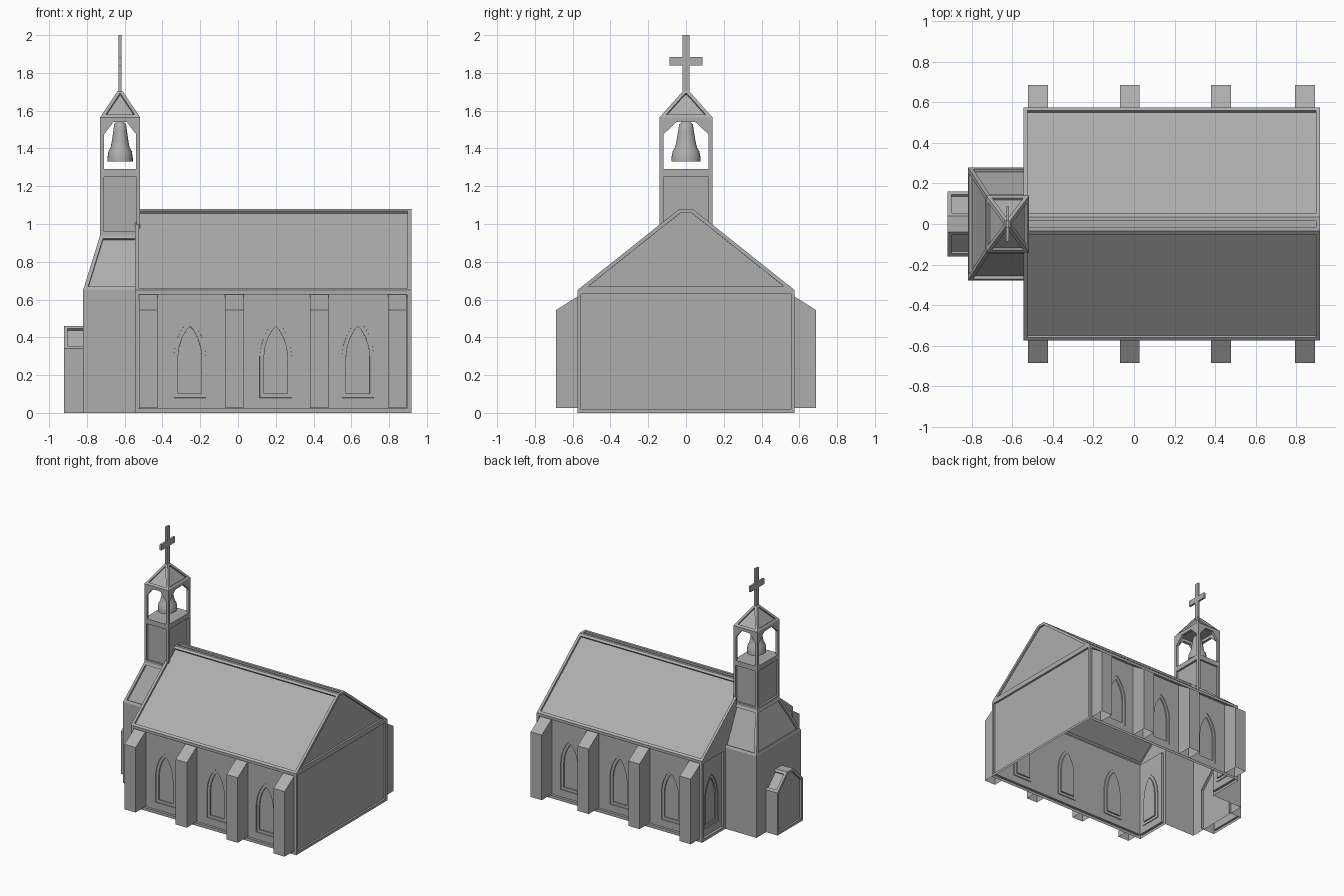
import bpy, bmesh, math
from mathutils import Vector, Matrix

if "Cube" in bpy.data.objects:
    bpy.data.objects.remove(bpy.data.objects["Cube"])

stone = bpy.data.materials.new("stone")
stone.diffuse_color = (0.42, 0.42, 0.42, 1)
stone.use_nodes = True
stone.node_tree.nodes["Principled BSDF"].inputs["Base Color"].default_value = stone.diffuse_color


def finish(name, bm):
    me = bpy.data.meshes.new(name)
    bm.to_mesh(me)
    bm.free()
    me.materials.append(stone)
    ob = bpy.data.objects.new(name, me)
    bpy.context.collection.objects.link(ob)
    return ob


def step(bm, faces, depth):
    """Push faces straight inward."""
    bmesh.ops.inset_individual(bm, faces=faces, thickness=0.0003, depth=-depth, use_even_offset=True)


def recess(bm, faces, rim=0.02, depth=0.015):
    """Flat rim, then a straight step inward."""
    bmesh.ops.inset_individual(bm, faces=faces, thickness=rim, use_even_offset=True)
    step(bm, faces, depth)


def shell(name, centre, plain=(), panelled=(), rim=0.02, depth=0.015):
    """Open shell of polygons facing away from centre; some get recessed panels."""
    bm = bmesh.new()
    panels = []
    for group, is_panel in ((plain, False), (panelled, True)):
        for pts in group:
            f = bm.faces.new([bm.verts.new(p) for p in pts])
            f.normal_update()
            if f.normal.dot(f.calc_center_median() - Vector(centre)) < 0:
                f.normal_flip()
            if is_panel:
                panels.append(f)
    if panels:
        recess(bm, panels, rim, depth)
    bmesh.ops.remove_doubles(bm, verts=bm.verts, dist=0.0001)
    return finish(name, bm)


def prism(name, pts, a, b, M=Matrix(), open_bottom=False):
    """Profile in local (x, z), extruded along local y from a to b."""
    bm = bmesh.new()
    near, far = [[bm.verts.new(M @ Vector((u, y, z))) for u, z in pts] for y in (a, b)]
    bm.faces.new(near)
    bm.faces.new(far)
    for i in range(len(pts)):
        j = (i + 1) % len(pts)
        bm.faces.new((near[i], near[j], far[j], far[i]))
    bmesh.ops.recalc_face_normals(bm, faces=bm.faces)
    if open_bottom:
        bm.normal_update()
        bmesh.ops.delete(bm, geom=[f for f in bm.faces if f.normal.z < -0.9], context='FACES_ONLY')
    return finish(name, bm)


HALF = [(0.085, 0.08), (0.085, 0.30), (0.078, 0.355), (0.06, 0.41), (0.033, 0.457)]
ARCH = HALF + [(0, 0.49)] + [(-x, z) for x, z in reversed(HALF)]


def wall(name, M, u0, u1, top, windows):
    """Framed wall facing local -y with pointed windows in stepped recesses."""
    bm = bmesh.new()
    f = bm.faces.new([bm.verts.new(p) for p in ((u0, 0, 0), (u1, 0, 0), (u1, 0, top), (u0, 0, top))])
    f.normal_update()
    recess(bm, [f], 0.022, 0.02)
    edges = list(f.edges)
    bmesh.ops.delete(bm, geom=[f], context='FACES_ONLY')
    loops = []
    for c in windows:
        vs = [bm.verts.new((c + x, 0.02, z)) for x, z in ARCH]
        edges += [bm.edges.new((vs[i], vs[(i + 1) % len(vs)])) for i in range(len(vs))]
        loops.append(vs)
    bmesh.ops.triangle_fill(bm, edges=edges, use_beauty=True, normal=(0, -1, 0))
    panes = []
    for vs in loops:
        p = bm.faces.new(vs)
        p.normal_update()
        if p.normal.y > 0:
            p.normal_flip()
        panes.append(p)
    step(bm, panes, 0.006)
    recess(bm, panes, 0.022, 0.01)
    bmesh.ops.transform(bm, matrix=M, verts=bm.verts)
    return finish(name, bm)


def turn(angle, loc=(0, 0, 0)):
    return Matrix.Translation(loc) @ Matrix.Rotation(math.radians(angle), 4, 'Z')


W, E, Y, EAVE, RIDGE, RY = -0.545, 0.918, 0.575, 0.65, 1.08, 0.035
TY, TW, UY, UW, UE, UZ = 0.28, -0.82, 0.14, -0.73, -0.518, 0.94
WIN = (-0.255, 0.2, 0.635)

# nave long walls and the two short walls beside the tower
wall("nave_front_wall", turn(0, (0, -Y, 0)), W, E, EAVE, WIN)
wall("nave_back_wall", turn(180, (0, Y, 0)), -E, -W, EAVE, [-c for c in WIN])
for s in (-1, 1):
    a, b = sorted((s * TY, s * Y))
    wall("nave_west_wall", turn(-90, (W, 0, 0)), a, b, EAVE, [s * 0.43])

# nave roof, ridge strip, east wall and gables
panels = [[(E, -Y, 0), (E, Y, 0), (E, Y, EAVE), (E, -Y, EAVE)],
          [(E, -Y, EAVE), (E, Y, EAVE), (E, RY, RIDGE), (E, -RY, RIDGE)],
          [(W, -RY, RIDGE), (E, -RY, RIDGE), (E, RY, RIDGE), (W, RY, RIDGE)]]
west = []
for s in (-1, 1):
    panels.append([(W, s * Y, EAVE), (E, s * Y, EAVE), (E, s * RY, RIDGE), (W, s * RY, RIDGE)])
    west.append([(W, s * Y, EAVE), (W, s * TY, EAVE), (W, s * UY, UZ), (W, s * UY, 0.996)])
    west.append([(W, s * UY, 0.996), (W, s * RY, RIDGE), (W, 0, RIDGE), (W, 0, 0.996)])
shell("nave_roof_and_gable", (0.2, 0, 0.4), west, panels)

# buttresses, mirrored front to back
SWAP = Matrix(((0, 1, 0, 0), (1, 0, 0, 0), (0, 0, 1, 0), (0, 0, 0, 1)))
for s in (-1, 1):
    for x0 in (-0.523, -0.07, 0.38, 0.795):
        prism("buttress", [(s * 0.687, 0.025), (s * 0.687, 0.545), (s * 0.556, 0.628), (s * 0.556, 0.025)],
              x0, x0 + 0.098, SWAP, open_bottom=True)

# tower base with its sloping shoulders
IN = W + 0.02
base = [[(TW, -TY, 0), (TW, TY, 0), (TW, TY, EAVE), (TW, -TY, EAVE)]]
slopes = [[(TW, -TY, EAVE), (TW, TY, EAVE), (UW, UY, UZ), (UW, -UY, UZ)]]
for s in (-1, 1):
    base.append([(TW, s * TY, 0), (W, s * TY, 0), (W, s * TY, EAVE), (TW, s * TY, EAVE)])
    slopes.append([(TW, s * TY, EAVE), (IN, s * TY, EAVE), (IN, s * UY, UZ), (UW, s * UY, UZ)])
shell("tower_base", (-0.6, 0, 0.3), base, slopes)


def ring(x0, x1, y, z0, x2, x3, y2, z1):
    """Four side faces between two rectangles."""
    lo = [(x0, -y, z0), (x1, -y, z0), (x1, y, z0), (x0, y, z0)]
    hi = [(x2, -y2, z1), (x3, -y2, z1), (x3, y2, z1), (x2, y2, z1)]
    return lo, hi, [[lo[i], lo[(i + 1) % 4], hi[(i + 1) % 4], hi[i]] for i in range(4)]


# tower shaft: panelled part and plain band under the belfry
CX, HX = (UW + UE) / 2, (UE - UW) / 2
_, _, low = ring(UW, UE, UY, UZ, UW, UE, UY, 1.27)
_, top, band = ring(UW, UE, UY, 1.27, UW, UE, UY, 1.29)
shell("tower_shaft", (CX, 0, 1.15), band + [top], low)

# belfry arches on all four sides
for ang, w, off, n in ((0, HX, UY, 0.035), (180, HX, UY, 0.035), (90, UY, HX, 0.05), (-90, UY, HX, 0.05)):
    pts = [(w, 1.565), (w, 1.29), (w - 0.021, 1.29), (w - 0.021, 1.475), (n, 1.54)]
    prism("belfry_arch", pts + [(-x, z) for x, z in reversed(pts)], -off, -off + 0.02, turn(ang, (CX, 0, 0)))

# belfry roof
eave, cap, sides = ring(UW, UE, UY, 1.565, CX - 0.012, CX + 0.012, 0.015, 1.705)
shell("belfry_roof", (CX, 0, 1.6), [eave, cap], sides, 0.018, 0.012)

# bell, turned from a profile
bm = bmesh.new()
prof = [(0, 1.543), (0.022, 1.541), (0.036, 1.528), (0.042, 1.49), (0.05, 1.44), (0.058, 1.405),
        (0.071, 1.385), (0.077, 1.35), (0.077, 1.33), (0, 1.33)]
vs = [bm.verts.new((r, 0, z)) for r, z in prof]
es = [bm.edges.new(p) for p in zip(vs, vs[1:])]
bmesh.ops.spin(bm, geom=vs + es, cent=(0, 0, 0), axis=(0, 0, 1), angle=math.tau, steps=24)
bmesh.ops.remove_doubles(bm, verts=bm.verts, dist=0.0001)
bmesh.ops.recalc_face_normals(bm, faces=bm.faces)
bmesh.ops.transform(bm, matrix=Matrix.Translation((CX, 0, 0)) @ Matrix.Diagonal((0.87, 1, 1, 1)), verts=bm.verts)
bell = finish("bell", bm)
bpy.context.view_layer.objects.active = bell
bell.select_set(True)
bpy.ops.object.shade_smooth_by_angle(angle=math.radians(40))

# cross
arm = [(0.018, 1.69), (0.018, 1.84), (0.087, 1.84), (0.087, 1.885), (0.018, 1.885), (0.018, 2.0)]
prism("cross", arm + [(-x, z) for x, z in reversed(arm)], -0.008, 0.008, turn(90, (CX, 0, 0)))

# entrance porch
P = -0.922
half = [(0.16, 0), (0.16, 0.34), (0.04, 0.46)]
out = half + [(-y, z) for y, z in reversed(half)]
strips = [[(P, *a), (P, *b), (TW + 0.02, *b), (TW + 0.02, *a)] for a, b in zip(out, out[1:])]
shell("porch", (-0.87, 0, 0.2), [strips[0], strips[2], strips[4]],
      [[(P, y, z) for y, z in out], strips[1], strips[3]])
